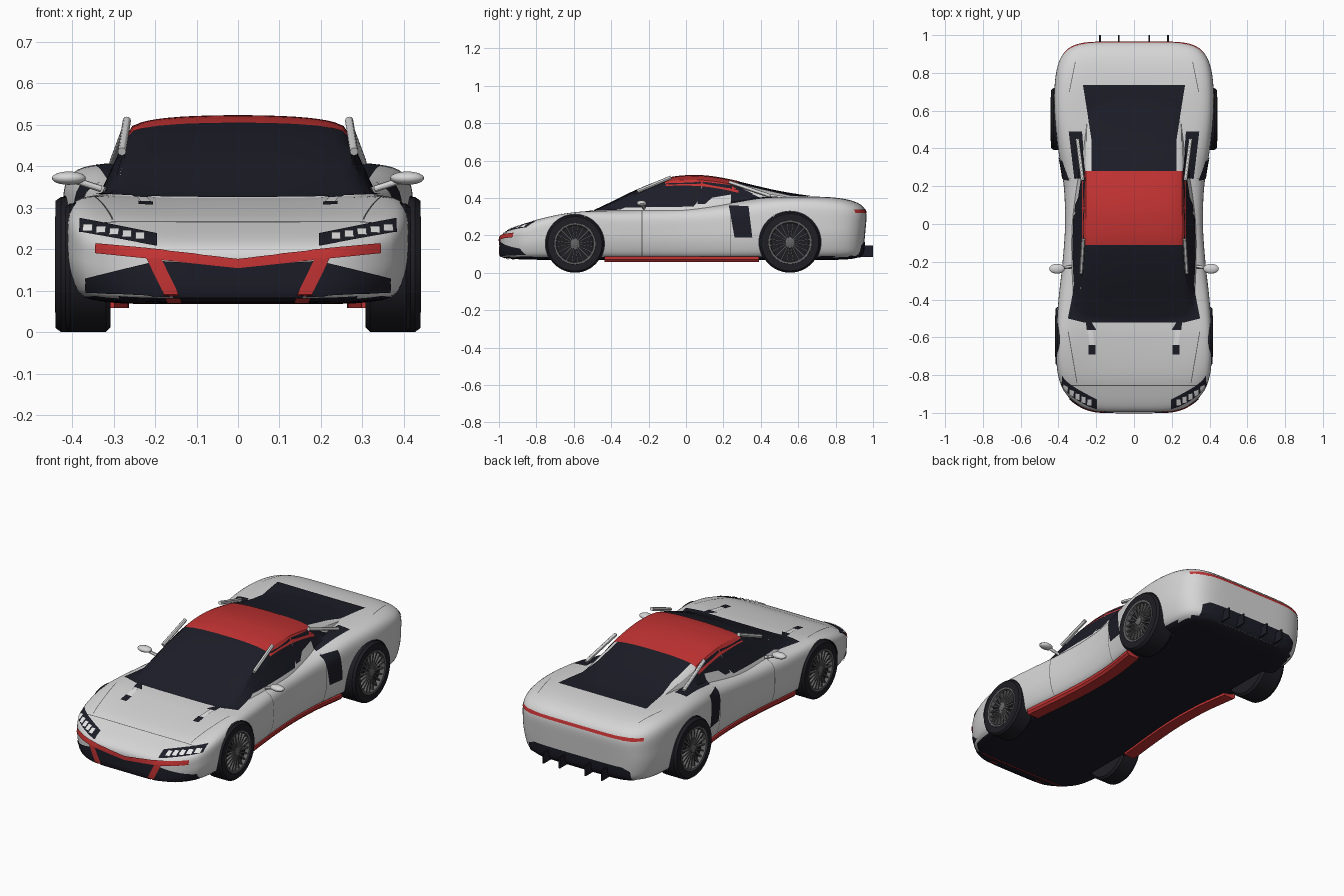
import bpy, bmesh, math
from mathutils import Vector, Matrix
from mathutils.bvhtree import BVHTree

if "Cube" in bpy.data.objects:
    bpy.data.objects.remove(bpy.data.objects["Cube"])

def material(name, r, g, b):
    m = bpy.data.materials.new(name)
    m.use_nodes = True
    m.diffuse_color = (r, g, b, 1)
    m.node_tree.nodes["Principled BSDF"].inputs["Base Color"].default_value = (r, g, b, 1)
    return m

PAINT = material("light grey paint", .67, .67, .67)
RED = material("red accent", .55, .033, .033)
DARK = material("dark glass and trim", .012, .012, .021)
RUBBER = material("tyre rubber", .013, .013, .018)
METAL = material("rim grey", .13, .13, .135)
LAMP = material("lamp white", .85, .85, .85)
SEAM = material("seam grey", .12, .12, .12)

def smooth(ob):
    bpy.ops.object.select_all(action='DESELECT')
    ob.select_set(True)
    bpy.context.view_layer.objects.active = ob
    bpy.ops.object.shade_smooth_by_angle()

def finish(name, bm, *mats, fix=True):
    """Turn a bmesh into a smooth shaded object."""
    if fix:
        bmesh.ops.recalc_face_normals(bm, faces=bm.faces)
    mesh = bpy.data.meshes.new(name)
    bm.to_mesh(mesh)
    bm.free()
    ob = bpy.data.objects.new(name, mesh)
    bpy.context.collection.objects.link(ob)
    for m in mats:
        mesh.materials.append(m)
    smooth(ob)
    return ob

def spline(pts, y):
    """Smooth curve through (position, value) pairs."""
    y = min(max(y, pts[0][0]), pts[-1][0])
    i = max(k for k in range(len(pts) - 1) if pts[k][0] <= y)
    def slope(k):
        a, b = pts[max(k - 1, 0)], pts[min(k + 1, len(pts) - 1)]
        return (b[1] - a[1]) / (b[0] - a[0])
    (y0, v0), (y1, v1) = pts[i], pts[i + 1]
    d, t = y1 - y0, (y - y0) / (y1 - y0)
    return ((2*t**3 - 3*t*t + 1) * v0 + (t**3 - 2*t*t + t) * d * slope(i)
            + (3*t*t - 2*t**3) * v1 + (t**3 - t*t) * d * slope(i + 1))

def loft(bm, rings, caps=True):
    """Skin a row of closed rings."""
    rows = [[bm.verts.new(p) for p in ring] for ring in rings]
    n = len(rows[0])
    for a, b in zip(rows, rows[1:]):
        for i in range(n):
            bm.faces.new((a[i], a[(i + 1) % n], b[(i + 1) % n], b[i]))
    if caps:
        bm.faces.new(rows[0])
        bm.faces.new(rows[-1])

def lathe(bm, profile, cy, cz, caps=True, n=48):
    """Revolve (x, radius) pairs around the axle."""
    turn = [math.tau * i / n for i in range(n)]
    loft(bm, [[(x, cy + r * math.cos(a), cz + r * math.sin(a)) for a in turn] for x, r in profile], caps)

# Body: a gridded block rounded by varying exponents and fitted to plan and side curves
WIDTH = [(-1, .36), (-.87, .418), (-.6, .415), (-.4, .40), (-.2, .378), (0, .365),
         (.2, .372), (.4, .402), (.6, .422), (.8, .422), (1, .41)]
TOP = [(-1, .235), (-.9, .26), (-.8, .287), (-.6, .316), (-.5, .324), (-.2, .346),
       (0, .354), (.2, .372), (.4, .4), (.6, .406), (.8, .405), (1, .39)]
FLOOR = .067

def body_point(p):
    lo, hi = 0, 1
    for _ in range(22):
        s = (lo + hi) / 2
        u, v, t = p * s
        if abs(u)**6 + abs(v)**(6 if v < 0 else 11) + abs(t)**(5 if t > 0 else 14) < 1:
            lo = s
        else:
            hi = s
    y = -.01 + .985 * v
    fender = .04 * math.exp(-((y + .62) / .28)**2) + .02 * math.exp(-((y - .62) / .28)**2)
    top = spline(TOP, y) + fender * u**4
    x = u * spline(WIDTH, y) * (1 - .1 * max(0, -t)**2)
    return Vector((x, y - .015 * max(v, 0)**4 * (1 - t), FLOOR + (top - FLOOR) * (t + 1) / 2))

bm = bmesh.new()
bmesh.ops.create_cube(bm, size=2)
for axis, cuts in enumerate((47, 109, 23)):
    along = [e for e in bm.edges if abs(e.verts[0].co[axis] - e.verts[1].co[axis]) > 1]
    bmesh.ops.subdivide_edges(bm, edges=along, cuts=cuts, use_grid_fill=True)
for v in bm.verts:
    v.co = body_point(v.co)
bmesh.ops.recalc_face_normals(bm, faces=bm.faces)
for f in bm.faces:
    f.material_index = int(f.normal.z < -.9)
body = finish("body", bm, PAINT, DARK)

# Cabin: lofted cross sections from windscreen to tail
CREST = [(-.56, .3), (-.43, .36), (-.26, .442), (-.1, .502), (.04, .517), (.15, .509),
         (.28, .484), (.4, .455), (.5, .433), (.65, .409), (.78, .395)]
ROOF = [(-.56, .30), (-.1, .266), (.28, .258), (.78, .24)]
BASE = [(-.56, .35), (0, .342), (.3, .32), (.78, .27)]
SHAPE = [(0, 0, 1), (.25, 0, .997), (.5, 0, .985), (.7, 0, .965), (.85, 0, .935), (.95, 0, .895),
         (1, 0, .84), (1, .3, .58), (1, .65, .29), (1, 1, 0)]
bm = bmesh.new()
rings = []
for k in range(56):
    y = -.56 + 1.34 * k / 55
    wr, wb, top = spline(ROOF, y), spline(BASE, y), spline(CREST, y)
    half = [(wr * f + (wb - wr) * e, y, .3 + (top - .3) * h) for f, e, h in SHAPE]
    rings.append(half + [(-x, y, z) for x, _, z in reversed(half[1:])])
loft(bm, rings)
cabin = finish("cabin", bm, PAINT)

# Joint surface that the thin plates are laid on
verts, polys = [], []
for ob in (body, cabin):
    polys += [[len(verts) + i for i in p.vertices] for p in ob.data.polygons]
    verts += [v.co.copy() for v in ob.data.vertices]
SKIN = BVHTree.FromPolygons(verts, polys)
VIEWS = {"front": lambda a, b, s: ((a * s, -2, b), (0, 1, 0)), "rear": lambda a, b, s: ((a * s, 2, b), (0, -1, 0)),
         "top": lambda a, b, s: ((a * s, b, 2), (0, 0, -1)), "under": lambda a, b, s: ((a * s, b, -2), (0, 0, 1)),
         "side": lambda a, b, s: ((2 * s, a, b), (-s, 0, 0))}

def plate(name, view, outline, mat, mirror=True, lift=.004, step=.02):
    """Lay a flat outline onto the skin as a thin painted panel."""
    for s in ((1, -1) if mirror else (1,)):
        bm = bmesh.new()
        bm.faces.new([bm.verts.new((a, b, 0)) for a, b in outline])
        for axis in (0, 1):
            vals = [p[axis] for p in outline]
            cuts = int((max(vals) - min(vals)) / step) + 1
            for k in range(1, cuts):
                co, no = Vector(), Vector()
                co[axis], no[axis] = min(vals) + (max(vals) - min(vals)) * k / cuts, 1
                bmesh.ops.bisect_plane(bm, geom=bm.verts[:] + bm.edges[:] + bm.faces[:], plane_co=co, plane_no=no)
        for v in bm.verts[:]:
            start, ray = VIEWS[view](v.co.x, v.co.y, s)
            hit, normal, _, _ = SKIN.ray_cast(Vector(start), Vector(ray))
            if hit is None:
                bm.verts.remove(v)
            else:
                v.co = hit + normal * lift
        bm.normal_update()
        if sum(f.normal.dot(Vector(ray)) for f in bm.faces) > 0:
            bmesh.ops.reverse_faces(bm, faces=bm.faces)
        finish(name + (" left" if s > 0 else " right") * mirror, bm, mat, fix=False)

def box(a0, a1, b0, b1):
    return [(a0, b0), (a1, b0), (a1, b1), (a0, b1)]

def both(half):
    """Complete an outline across the centre line."""
    return half + [(-a, b) for a, b in reversed(half) if a]

# Glass and roof
plate("windscreen", "top", both([(0, -.52), (.27, -.52), (.35, -.5), (.27, -.1)]), DARK, False)
plate("roof", "top", both([(.27, -.11), (.27, .28)]), RED, False, .006)
plate("rear glass", "top", both([(.225, .27), (.225, .45), (.27, .735)]), DARK, False)
plate("side window", "side", [(-.42, .345), (.04, .352), (.08, .4), (.08, .484), (-.1, .475), (-.27, .415)], DARK)
plate("quarter window", "side", [(.06, .365), (.1, .365), (.14, .4), (.27, .422), (.36, .42), (.27, .462), (.09, .484)], DARK)

# Vents on flanks, shoulders and bonnet
plate("flank vent", "side", [(.23, .355), (.26, .19), (.355, .19), (.335, .355)], DARK)
plate("shoulder vent", "top", [(.275, .49), (.345, .49), (.315, .24), (.255, .24)], DARK)
plate("bonnet vent rear", "top", [(.2, -.56), (.225, -.52), (.255, -.52), (.25, -.56)], DARK)
plate("bonnet vent front", "top", box(.205, .24, -.69, -.64), DARK)
plate("bonnet vent slat", "top", [(.21, -.64), (.235, -.64), (.245, -.56), (.22, -.56)], LAMP)

# Nose: grille, intakes, red blade and headlamps
plate("grille", "front", both([(0, .16), (.2, .172), (.155, .085)]), DARK, False)
plate("corner intake", "front", [(.2, .17), (.365, .13), (.365, .097), (.165, .087)], DARK)
plate("nose blade", "front", both([(0, .176), (.34, .212), (.34, .19), (0, .154)]), RED, False, .007)
plate("nose strut", "front", [(.185, .178), (.22, .178), (.17, .076), (.135, .076)], RED, lift=.007)
plate("splitter line", "under", box(-.27, .27, -.93, -.918), RED, False)
plate("headlamp", "front", [(.195, .205), (.195, .235), (.38, .272), (.38, .24)], DARK, step=.01)
for k in range(5):
    a, z = .225 + .031 * k, .219 + .005 * k
    plate("lamp cell %d" % (k + 1), "front", box(a, a + .022, z, z + .016), LAMP, lift=.007, step=.008)

# Tail: light bar and dark lower bumper with fins
plate("tail light bar", "rear", box(-.37, .37, .32, .336), RED, False, .003)
plate("tail light end", "side", box(.925, .955, .318, .336), RED, lift=.003)
plate("lower bumper", "rear", both([(.31, .085), (.31, .145), (.27, .165)]), DARK, False)
bm = bmesh.new()
for x in (-.18, -.08, .08, .18):
    bmesh.ops.create_cube(bm, matrix=Matrix.Translation((x, .965, .115)) @ Matrix.Diagonal((.008, .07, .06, 1)))
finish("diffuser fins", bm, DARK)

# Panel seams
plate("door seam front", "side", box(-.237, -.233, .09, .335), SEAM, lift=.002)
plate("door seam rear", "side", box(.238, .242, .09, .36), SEAM, lift=.002)
plate("bonnet seam front", "top", box(-.33, .33, -.856, -.852), SEAM, False, .002)
plate("bonnet seam side", "top", [(.3, -.84), (.304, -.84), (.35, -.57), (.346, -.57)], SEAM, lift=.002)
plate("tail seam", "top", [(.308, .86), (.312, .86), (.344, .7), (.34, .7)], SEAM, lift=.002)

def rod(name, a, b, r, s):
    a, b = (Vector((p[0] * s, p[1], p[2])) for p in (a, b))
    bm = bmesh.new()
    m = Matrix.Translation((a + b) / 2) @ (b - a).to_track_quat('Z', 'Y').to_matrix().to_4x4()
    bmesh.ops.create_cone(bm, cap_ends=True, segments=12, radius1=r, radius2=r, depth=(b - a).length, matrix=m)
    finish(name, bm, PAINT)

# Paired parts: roof rails, mirrors, sills and wheels
cutter_bm = bmesh.new()
for s, label in ((1, "left"), (-1, "right")):
    rod("front rail " + label, (.28, -.26, .435), (.268, -.08, .51), .01, s)
    rod("rear rail " + label, (.272, .23, .485), (.3, .45, .41), .01, s)
    rod("mirror stalk " + label, (.33, -.225, .345), (.4, -.235, .368), .008, s)
    bm = bmesh.new()
    bmesh.ops.create_uvsphere(bm, u_segments=20, v_segments=12, radius=1, matrix=Matrix.Translation(
        (.408 * s, -.237, .371)) @ Matrix.Diagonal((.041, .026, .016, 1)))
    finish("mirror " + label, bm, PAINT)
    bm = bmesh.new()
    edge = [(y, s * spline(WIDTH, y) * .9) for y in (-.435 + .825 * k / 20 for k in range(21))]
    loft(bm, [[(w + s * dx, y, z) for dx, z in ((-.065, .058), (0, .058), (.01, .07), (.01, .086), (-.065, .086))]
              for y, w in edge])
    finish("sill " + label, bm, RED)
    for end, y, r, outer in (("front", -.594, .155, .416), ("rear", .556, .163, .44)):
        at = lambda f: s * (.308 + (outer - .308) * f)
        lathe(cutter_bm, [(s * .3, r + .003), (s * .6, r + .003)], y, r)
        bm = bmesh.new()
        lathe(bm, [(at(f), r * q) for f, q in ((0, .7), (0, .93), (.1, 1), (.9, 1), (1, .94), (1, .71), (.75, .69))], y, r)
        finish("%s tyre %s" % (end, label), bm, RUBBER)
        bm = bmesh.new()
        lathe(bm, [(at(f), r * q) for f, q in ((.97, .73), (1.01, .71), (1, .65), (.8, .63))], y, r, False)
        lathe(bm, [(at(.75), r * .14), (at(.98), r * .14), (at(1), r * .1)], y, r, n=20)
        for k in range(20):
            spoke = (Matrix.Translation((at(.89), y, r)) @ Matrix.Rotation(math.tau * (k // 2) / 10 + .16 * (-1)**k, 4, 'X')
                     @ Matrix.Translation((0, 0, r * .38)))
            bmesh.ops.create_cube(bm, matrix=spoke @ Matrix.Diagonal((.014, .007, r * .6, 1)))
        finish("%s rim %s" % (end, label), bm, METAL)

# Wheel arches cut out of the body
for f in cutter_bm.faces:
    f.material_index = 1
cutter = finish("arch cutter", cutter_bm, PAINT, DARK)
cutter.hide_render = True
cut = body.modifiers.new("wheel arches", 'BOOLEAN')
cut.operation, cut.solver, cut.object = 'DIFFERENCE', 'EXACT', cutter
bpy.context.view_layer.objects.active = body
bpy.ops.object.modifier_apply(modifier=cut.name)
bpy.data.objects.remove(cutter)
smooth(body)
